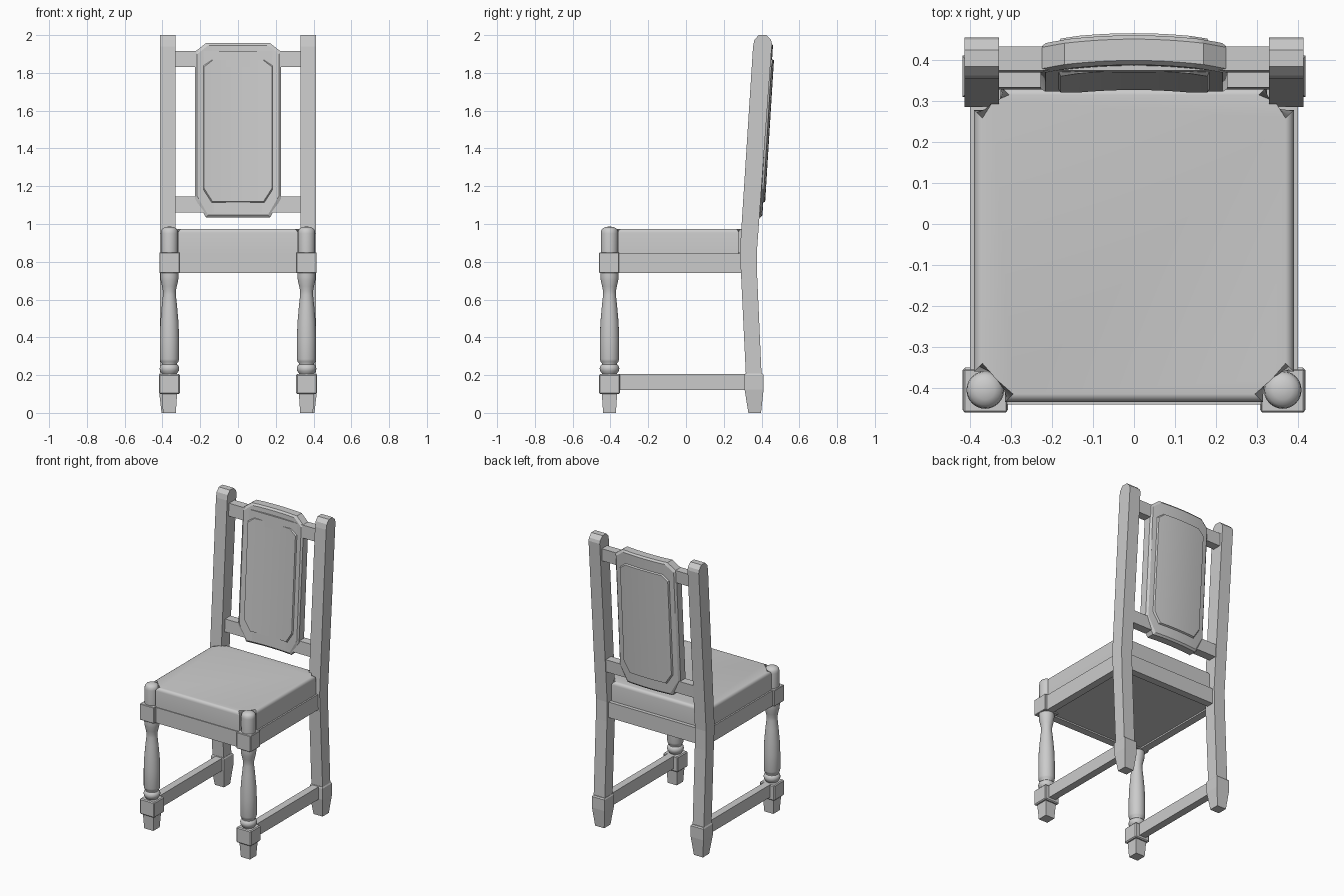
import bpy, bmesh, math
from mathutils import Vector

if "Cube" in bpy.data.objects:
    bpy.data.objects.remove(bpy.data.objects["Cube"])


def finish(name, bm, smooth=0):
    bmesh.ops.remove_doubles(bm, verts=bm.verts, dist=1e-5)
    bmesh.ops.recalc_face_normals(bm, faces=bm.faces)
    me = bpy.data.meshes.new(name)
    bm.to_mesh(me)
    bm.free()
    ob = bpy.data.objects.new(name, me)
    bpy.context.collection.objects.link(ob)
    if smooth:
        bpy.ops.object.select_all(action='DESELECT')
        ob.select_set(True)
        bpy.context.view_layer.objects.active = ob
        bpy.ops.object.shade_smooth_by_angle(angle=math.radians(smooth))
    return ob


def loft(rings):
    """Skin a list of equal-length point rings and cap both ends."""
    bm = bmesh.new()
    vs = [[bm.verts.new(p) for p in r] for r in rings]
    n = len(vs[0])
    for a, b in zip(vs, vs[1:]):
        for i in range(n):
            j = (i + 1) % n
            bm.faces.new((a[i], a[j], b[j], b[i]))
    bm.faces.new(vs[0])
    bm.faces.new(vs[-1])
    return bm


def rect(x0, x1, y0, y1, z):
    return [(x0, y0, z), (x1, y0, z), (x1, y1, z), (x0, y1, z)]


def box(name, x0, x1, y0, y1, z0, z1, bevel=0.0):
    bm = loft([rect(x0, x1, y0, y1, z) for z in (z0, z1)])
    if bevel:
        bmesh.ops.bevel(bm, geom=bm.edges[:], offset=bevel, segments=1, affect='EDGES')
    return finish(name, bm)


def foot(name, x, y, b, t, z):
    return finish(name, loft([rect(x - b, x + b, y - b, y + b, 0),
                              rect(x - t, x + t, y - t, y + t, z)]))


def lathe(name, x, y, profile, n=24):
    rings = [[(x + r * math.cos(2 * math.pi * i / n), y + r * math.sin(2 * math.pi * i / n), z)
              for i in range(n)] for r, z in profile]
    return finish(name, loft(rings), 40)


LX, FY = 0.363, -0.405
TURNING = [(.036, .2), (.042, .212), (.05, .222), (.052, .236), (.048, .25), (.04, .256), (.04, .262),
           (.048, .272), (.051, .285), (.051, .4), (.048, .48), (.04, .57), (.034, .625), (.034, .645),
           (.039, .67), (.046, .7), (.048, .72), (.048, .745)]
FINIAL = [(.045, .84), (.046, .95), (.044, .965), (.037, .976), (.024, .983), (.008, .986)]
POST = [(.315, .12), (.40, .12), (.40, .2), (.377, .72), (.375, .85), (.455, 1.955), (.45, 1.975),
        (.425, 2.0), (.385, 2.0), (.362, 1.975), (.355, 1.94), (.285, .85), (.292, .72), (.317, .2)]

for s, side in ((-1, "left"), (1, "right")):
    x = s * LX
    # front leg: tapered foot, square blocks, turned shaft, domed top
    foot("front_foot_" + side, x, FY, .034, .041, .11)
    box("front_leg_lower_block_" + side, x - .055, x + .055, FY - .055, FY + .055, .1, .205, .006)
    lathe("front_leg_" + side, x, FY, TURNING)
    box("front_leg_upper_block_" + side, x - .053, x + .053, FY - .055, FY + .05, .74, .85, .003)
    lathe("front_leg_top_" + side, x, FY, FINIAL)
    # back post in one piece from foot to top
    finish("back_post_" + side, loft([[(s * px, y, z) for y, z in POST] for px in (.33, .414)]))
    bx = s * .371
    finish("back_foot_" + side, loft([rect(bx - .034, bx + .034, .33, .397, 0),
                                      rect(bx - .048, bx + .048, .31, .411, .125),
                                      rect(bx - .048, bx + .048, .31, .411, .2),
                                      rect(bx - .043, bx + .043, .314, .405, .208)]))
    # side stretcher
    box("side_stretcher_" + side, x - .025, x + .025, -.37, .33, .12, .205)

# seat frame
box("seat_front_rail", -.33, .33, -.44, -.39, .74, .845)
box("seat_back_rail", -.34, .34, .31, .36, .74, .845)
for s in (-1, 1):
    box("seat_side_rail", min(s * .35, s * .4), max(s * .35, s * .4), -.37, .3, .74, .845)
box("seat_base", -.37, .37, -.41, .33, .75, .848)

# cushion with notched corners
half = [(.315, -.435), (.315, -.36), (.39, -.36), (.39, .278), (.325, .278), (.325, .335)]
outline = half + [(-x, y) for x, y in reversed(half)]
bm = loft([[(x, y, z) for x, y in outline] for z in (.845, .974)])
top = [e for e in bm.edges if all(v.co.z > .97 for v in e.verts)]
bmesh.ops.bevel(bm, geom=top, offset=.02, segments=4, profile=.5, affect='EDGES')
finish("seat_cushion", bm, 35)

# back cross rails, following the lean of the posts
for name, z0, z1, y in (("back_upper_rail", 1.83, 1.915, .37), ("back_lower_rail", 1.06, 1.145, .328)):
    finish(name, loft([rect(-.34, .34, y, y + .058, z0), rect(-.34, .34, y + .005, y + .063, z1)]))


def octagon(w, z0, z1, cx, cb, ct, y, inset=0.0):
    w, z0, z1 = w - inset, z0 + inset, z1 - inset
    h = [(w - cx, z0), (w, z0 + cb), (w, z1 - ct), (w - cx, z1)]
    return [(x, y, z) for x, z in h + [(-x, z) for x, z in reversed(h)]]


def curved_panel(name, layers, *shape):
    """Octagonal slab, sliced vertically, then curved and leaned back."""
    bm = loft([octagon(*shape, y, inset) for y, inset in layers])
    for i in range(1, 16):
        bmesh.ops.bisect_plane(bm, geom=bm.verts[:] + bm.edges[:] + bm.faces[:],
                               plane_co=Vector((-.228 + .0285 * i, 0, 0)), plane_no=Vector((1, 0, 0)))
    for v in bm.verts:
        v.co.y += .35 + .062 * (v.co.z - 1.035) + .018 * (1 - (v.co.x / .228) ** 2)
    return finish(name, bm, 25)


# back panel frame and raised field
curved_panel("back_panel_frame", [(-.036, .012), (-.026, 0), (.026, 0), (.036, .012)],
             .228, 1.035, 1.957, .058, .1, .045)
curved_panel("back_panel_field", [(-.046, .008), (-.03, 0), (.03, 0), (.046, .008)],
             .187, 1.11, 1.875, .045, .07, .035)
